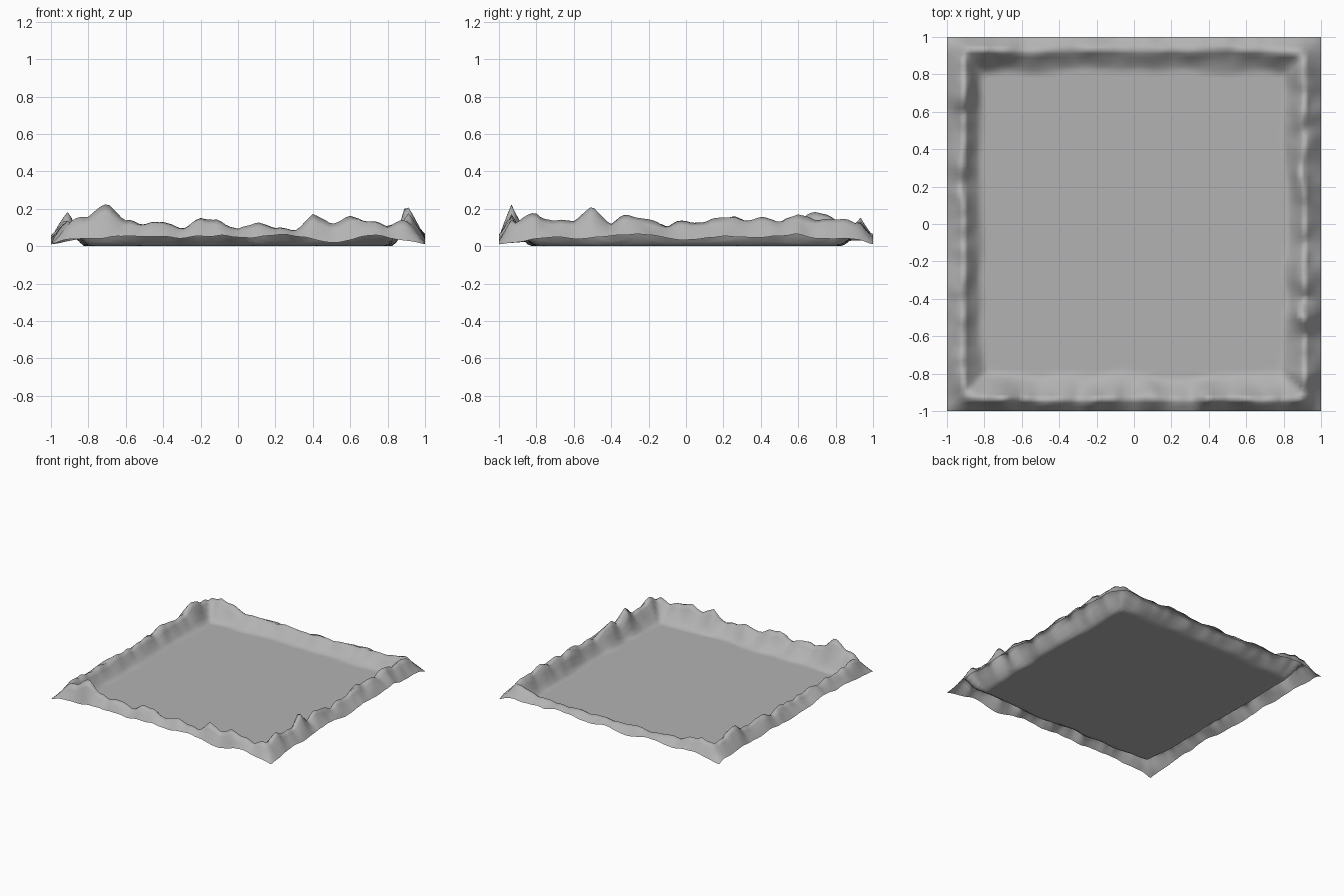
import bpy
import bmesh
from mathutils import Vector, noise

default = bpy.data.objects.get("Cube")
if default:
    bpy.data.objects.remove(default)

# One plain stone colour
stone = bpy.data.materials.new("stone_grey")
stone.use_nodes = True
colour = (0.45, 0.45, 0.45, 1)
stone.diffuse_color = colour
stone.node_tree.nodes["Principled BSDF"].inputs["Base Color"].default_value = colour

# Crest heights in hundredths, evenly spaced along each side from -1 to 1
CRESTS = {
    "front": [6, 15, 17, 24, 14, 12, 14, 10, 14, 14, 9, 14, 10, 10, 18, 11, 16, 15, 11, 14, 6],
    "back": [6, 14, 16, 13, 10, 9, 8, 8, 9, 8, 8, 9, 8, 9, 8, 8, 9, 10, 12, 13, 6],
    "left": [6, 16, 19, 13, 15, 22, 14, 17, 15, 11, 14, 13, 17, 16, 16, 15, 18, 15, 16, 15, 6],
    "right": [6, 13, 14, 13, 11, 12, 10, 13, 12, 10, 12, 13, 11, 14, 13, 12, 14, 20, 15, 13, 6],
}
CREST_INSET = {"front": 0.065, "back": 0.07, "left": 0.1, "right": 0.09}
SIDE_SEED = {"front": 1, "back": 2, "left": 3, "right": 4}


def wobble(t, seed, scale):
    return noise.noise(Vector((t * scale, seed * 7.3, 0.5)))


def crest_height(side, t):
    values = CRESTS[side]
    place = (t + 1) / 2 * (len(values) - 1)
    i = min(int(place), len(values) - 2)
    return (values[i] + (values[i + 1] - values[i]) * (place - i)) / 100


def ridge(side, t, d):
    """Height of one side's ridge at distance d in from the outer edge."""
    seed = SIDE_SEED[side]
    inset = CREST_INSET[side] + 0.02 * wobble(t, seed, 6)
    foot = 0.19 + 0.03 * wobble(t, seed + 5, 5) + 0.08 * abs(t) ** 8
    rim = 0.01 + (0.035 + 0.035 * wobble(t, seed + 9, 5)) * (1 - abs(t) ** 10)
    top = crest_height(side, t)
    if d < inset:
        return rim + (top - rim) * d / inset
    if d < foot:
        return top * (1 - (d - inset) / (foot - inset)) ** 1.3
    return 0


def height(x, y):
    dx, dy = 1 - abs(x), 1 - abs(y)
    d = min(dx, dy)
    if d > 0.35:
        return 0
    # Blend the two neighbouring ridges across each corner diagonal
    w = min(max((dx - dy) / 0.12 + 0.5, 0), 1)
    w = w * w * (3 - 2 * w)
    z = w * ridge("front" if y < 0 else "back", x, d)
    z += (1 - w) * ridge("left" if x > 0 else "right", y, d)
    return max(z * (1 + 0.2 * noise.noise(Vector((x * 11, y * 11, 2)))), 0)


# Open terrain sheet: flat floor ringed by a jagged ridge
bm = bmesh.new()
bmesh.ops.create_grid(bm, x_segments=90, y_segments=90, size=1)
for v in bm.verts:
    v.co.z = height(v.co.x, v.co.y)
for f in bm.faces:
    f.smooth = True

mesh = bpy.data.meshes.new("rocky_basin")
bm.to_mesh(mesh)
bm.free()
mesh.materials.append(stone)
basin = bpy.data.objects.new("rocky_basin", mesh)
bpy.context.collection.objects.link(basin)
